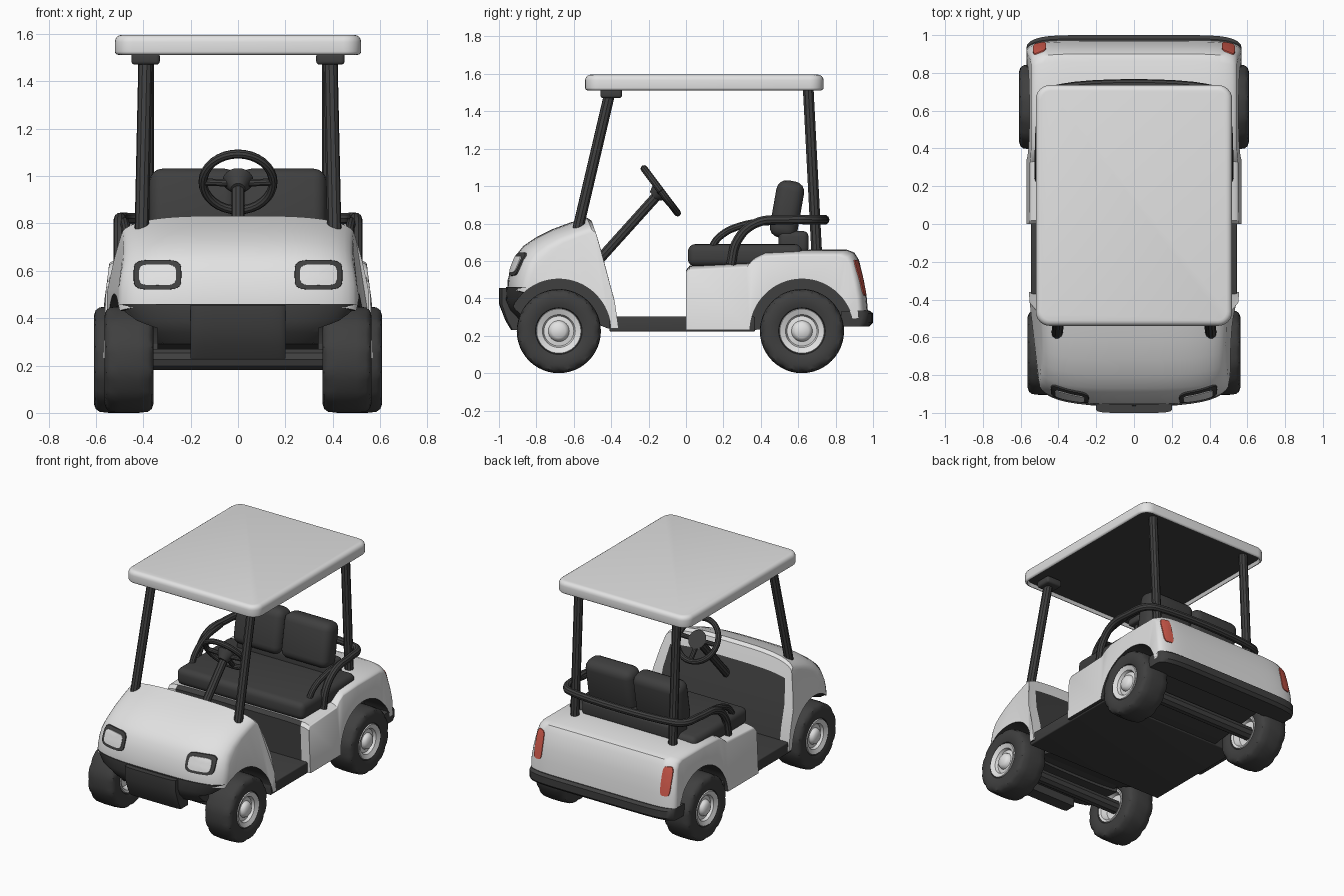
import bpy, bmesh, math
from mathutils import Vector, Matrix

if "Cube" in bpy.data.objects:
    bpy.data.objects.remove(bpy.data.objects["Cube"])

def material(name, col):
    m = bpy.data.materials.new(name)
    m.diffuse_color = (*col, 1)
    m.use_nodes = True
    m.node_tree.nodes["Principled BSDF"].inputs["Base Color"].default_value = m.diffuse_color
    return m

WHITE = material("body_white", (0.76, 0.76, 0.76))
DARK = material("dark_grey", (0.05, 0.05, 0.05))
RED = material("tail_red", (0.62, 0.10, 0.07))
WHEELS = {"front": (0.46, -0.68, 0.225), "rear": (0.505, 0.62, 0.225)}
T, R = Matrix.Translation, Matrix.Rotation

def activate(ob):
    bpy.ops.object.select_all(action='DESELECT')
    ob.select_set(True)
    bpy.context.view_layer.objects.active = ob

def smooth(ob):
    activate(ob)
    bpy.ops.object.shade_smooth_by_angle(angle=math.radians(35))

def make(name, bm, *mats):
    bmesh.ops.recalc_face_normals(bm, faces=bm.faces)
    me = bpy.data.meshes.new(name)
    bm.to_mesh(me)
    bm.free()
    ob = bpy.data.objects.new(name, me)
    bpy.context.collection.objects.link(ob)
    for m in mats:
        me.materials.append(m)
    smooth(ob)
    return ob

def bridge(bm, rings, closed=False):
    n = len(rings[0])
    for a, b in list(zip(rings, rings[1:])) + ([(rings[-1], rings[0])] if closed else []):
        for i in range(n):
            j = (i + 1) % n
            bm.faces.new((a[i], a[j], b[j], b[i]))

def shell(name, prof, half_w, yref, k, drop, power, mats, steps=24):
    """Side profile (y, z) lofted across x, rounded off towards both sides."""
    bm, rings = bmesh.new(), []
    z0, z1 = min(p[1] for p in prof), max(p[1] for p in prof)
    for i in range(steps + 1):
        t = math.sin((2 * i / steps - 1) * math.pi / 2)
        g = 1 - math.sqrt(max(0, 1 - abs(t) ** power))
        rings.append([bm.verts.new((t * half_w(y, z), y + (yref - y) * k * g,
                                    z - drop * g * (z - z0) / (z1 - z0))) for y, z in prof])
    bridge(bm, rings)
    bmesh.ops.triangulate(bm, faces=[bm.faces.new(rings[0]), bm.faces.new(rings[-1])])
    return make(name, bm, *mats)

def rbox(name, c, size, bevel, mat, rx=0):
    bm = bmesh.new()
    bmesh.ops.create_cube(bm, size=1)
    bmesh.ops.scale(bm, vec=size, verts=bm.verts)
    if bevel:
        bmesh.ops.bevel(bm, geom=bm.edges[:], offset=bevel, segments=4, profile=0.5, affect='EDGES')
    bm.transform(T(c) @ R(math.radians(rx), 4, 'X'))
    return make(name, bm, mat)

def tube(name, pts, r, mat, curved=False):
    cu = bpy.data.curves.new(name, 'CURVE')
    cu.dimensions = '3D'
    cu.bevel_depth, cu.bevel_resolution, cu.use_fill_caps = r, 3, True
    sp = cu.splines.new('BEZIER')
    sp.bezier_points.add(len(pts) - 1)
    for b, p in zip(sp.bezier_points, pts):
        b.co = p
        b.handle_left_type = b.handle_right_type = 'AUTO' if curved else 'VECTOR'
    sp.resolution_u = 8 if curved else 1
    ob = bpy.data.objects.new(name, cu)
    bpy.context.collection.objects.link(ob)
    activate(ob)
    bpy.ops.object.convert(target='MESH')
    ob = bpy.context.view_layer.objects.active
    ob.data.materials.clear()
    ob.data.materials.append(mat)
    smooth(ob)

def lathe(name, prof, c, side, mat, seg=48, notch=()):
    """Profile (radius, offset along x) spun around the x axis, with notched tread."""
    bm, rings = bmesh.new(), []
    for i in range(seg):
        a = 2 * math.pi * i / seg
        radii = [(r - 0.008 * (n in notch and i % 4 == 0), x) for n, (r, x) in enumerate(prof)]
        rings.append([bm.verts.new((c[0] + side * x, c[1] + r * math.cos(a), c[2] + r * math.sin(a)))
                      for r, x in radii])
    bridge(bm, rings, closed=True)
    bmesh.ops.remove_doubles(bm, verts=bm.verts, dist=1e-5)
    make(name, bm, mat)

def cut_arches(ob, which, rule):
    """Cut both wheel arches; dark liners, undersides and wherever the rule says."""
    x, y, z = WHEELS[which]
    for s in (-1, 1):
        bm = bmesh.new()
        bmesh.ops.create_cone(bm, cap_ends=True, segments=64, radius1=0.278, radius2=0.278, depth=0.5)
        bm.transform(T((s * (x + 0.13), y, z)) @ R(math.pi / 2, 4, 'Y'))
        cutter = make("arch_cutter", bm)
        cutter.hide_render = True
        activate(ob)
        mod = ob.modifiers.new("arch", 'BOOLEAN')
        mod.operation, mod.solver, mod.object = 'DIFFERENCE', 'EXACT', cutter
        bpy.ops.object.modifier_apply(modifier=mod.name)
        bpy.data.objects.remove(cutter)
    for f in ob.data.polygons:
        c, n = f.center, f.normal
        liner = math.hypot(c.y - y, c.z - z) < 0.285 and (abs(n.x) < 0.5 or abs(c.x) < x - 0.08)
        f.material_index = int(liner or n.z < -0.6 or rule(c, n))
    smooth(ob)

def patch(name, target, cx, cz, a, b, direction, lift, mat):
    """Rounded plate laid on the surface of a body."""
    bm, rings = bmesh.new(), []
    for k, h in ((0.02, lift), (0.35, lift), (0.7, lift), (1, lift), (1.02, -0.01)):
        ring = []
        for i in range(32):
            t = 2 * math.pi * i / 32
            u, v = (math.copysign(abs(f(t)) ** 0.45, f(t)) * k for f in (math.cos, math.sin))
            p = Vector((cx + a * u, -2 * direction, cz + b * v))
            loc = target.ray_cast(p, Vector((0, direction, 0)))[1]
            ring.append(bm.verts.new(loc - Vector((0, direction * h, 0))))
        rings.append(ring)
    bridge(bm, rings)
    bm.faces.new(rings[0])
    make(name, bm, mat)

def clamp(v):
    return max(0, min(1, v))

# Front cowl
cowl = shell("front_cowl",
             [(-0.36, 0.24), (-0.385, 0.40), (-0.43, 0.56), (-0.475, 0.72), (-0.505, 0.815), (-0.53, 0.832),
              (-0.62, 0.805), (-0.72, 0.768), (-0.80, 0.728), (-0.87, 0.68), (-0.91, 0.63), (-0.933, 0.57),
              (-0.953, 0.50), (-0.955, 0.455), (-0.42, 0.24)],
             lambda y, z: 0.505 + 0.05 * clamp((y + 0.9) / 0.5) - 0.05 * clamp((z - 0.6) / 0.23),
             -0.36, 0.19, 0.08, 3.5, (WHITE, DARK))
cut_arches(cowl, "front", lambda c, n: n.y > 0.5 and c.z < 0.72 and abs(c.x) < 0.47)
# Rear body
rear = shell("rear_body",
             [(0.0, 0.23), (0.0, 0.55), (0.02, 0.575), (0.34, 0.592), (0.375, 0.625), (0.43, 0.652), (0.6, 0.66),
              (0.86, 0.66), (0.90, 0.645), (0.925, 0.605), (0.95, 0.50), (0.965, 0.42), (0.975, 0.30),
              (0.85, 0.29), (0.36, 0.23)],
             lambda y, z: 0.57 - 0.025 * clamp((z - 0.45) / 0.2), 0.0, 0.055, 0.035, 8, (WHITE, DARK), 32)
cut_arches(rear, "rear", lambda c, n: n.y < -0.7 and abs(c.x) < 0.5)
# Bumpers
bumper = shell("front_bumper",
               [(-0.962, 0.46), (-0.965, 0.39), (-0.945, 0.34), (-0.90, 0.29), (-0.60, 0.27), (-0.60, 0.46)],
               lambda y, z: 0.37 + 0.135 * clamp((z - 0.28) / 0.16), -0.36, 0.20, 0.0, 3.5, (DARK,))
cut_arches(bumper, "front", lambda c, n: False)
shell("front_bumper_centre",
      [(-1.0, 0.455), (-1.0, 0.37), (-0.965, 0.28), (-0.935, 0.23), (-0.85, 0.23), (-0.85, 0.455)],
      lambda y, z: 0.2, -0.85, 0.1, 0.0, 6, (DARK,), 12)
shell("rear_bumper",
      [(0.83, 0.25), (0.83, 0.33), (0.98, 0.335), (1.0, 0.32), (1.0, 0.27), (0.98, 0.25)],
      lambda y, z: 0.57, 0.83, 0.4, 0.0, 8, (DARK,))
# Floor and chassis
rbox("floor", (0, -0.02, 0.262), (1.09, 0.78, 0.08), 0.008, DARK)
for y in (-0.64, 0.46):
    rbox("chassis", (0, y, 0.34), (0.64, 0.46 if y < 0 else 0.84, 0.1), 0, DARK)
# Lights
bpy.context.view_layer.update()
for s in (-1, 1):
    patch("headlight_frame", cowl, s * 0.34, 0.583, 0.1, 0.062, 1, 0.008, DARK)
    patch("headlight_lens", cowl, s * 0.34, 0.583, 0.078, 0.044, 1, 0.012, WHITE)
    patch("tail_light", rear, s * 0.5, 0.51, 0.034, 0.095, -1, 0.006, RED)
# Wheels and axles
TIRE = [(0.115, 0.08), (0.125, 0.095), (0.15, 0.104), (0.185, 0.104), (0.210, 0.096), (0.222, 0.08), (0.225, 0.04),
        (0.225, -0.04), (0.222, -0.08), (0.210, -0.096), (0.185, -0.104), (0.15, -0.104), (0.125, -0.095),
        (0.115, -0.08)]
RIM = [(0, 0.104), (0.035, 0.1), (0.05, 0.088), (0.056, 0.07), (0.08, 0.066), (0.088, 0.085), (0.118, 0.098),
       (0.122, 0.085), (0.122, -0.085), (0.116, -0.096), (0.1, -0.09), (0.085, -0.05), (0, -0.05)]
for which, (x, y, z) in WHEELS.items():
    for s in (-1, 1):
        lathe(which + "_tire", TIRE, (s * x, y, z), s, DARK, notch=(4, 5, 8, 9))
        lathe(which + "_rim", RIM, (s * x, y, z), s, WHITE)
    tube(which + "_axle", [(-x + 0.03, y, z), (x - 0.03, y, z)], 0.047, DARK)
# Seats
rbox("seat_cushion", (0, 0.315, 0.63), (1.0, 0.61, 0.12), 0.04, DARK)
rbox("seat_back_mount", (0, 0.575, 0.70), (0.74, 0.16, 0.12), 0.03, DARK)
for s in (-1, 1):
    rbox("seat_back", (s * 0.188, 0.54, 0.875), (0.372, 0.15, 0.31), 0.055, DARK, -10)
# Arm rails
arm = [(0.5, 0.24, 0.58), (0.5, 0.275, 0.71), (0.5, 0.37, 0.80), (0.49, 0.55, 0.82), (0.46, 0.68, 0.82),
       (0.39, 0.715, 0.82)]
tube("arm_rail", arm + [(-x, y, z) for x, y, z in reversed(arm)], 0.026, DARK, True)
for s in (-1, 1):
    tube("inner_arm_rail", [(s * 0.46, 0.13, 0.66), (s * 0.465, 0.18, 0.73), (s * 0.475, 0.30, 0.79),
                            (s * 0.485, 0.5, 0.815)], 0.02, DARK, True)
# Roof posts
for s in (-1, 1):
    tube("front_post", [(s * 0.407, -0.583, 0.75), (s * 0.39, -0.40, 1.53)], 0.03, DARK)
    tube("rear_post", [(s * 0.385, 0.70, 0.62), (s * 0.385, 0.652, 1.55)], 0.03, DARK)
    rbox("post_cap", (s * 0.39, -0.40, 1.495), (0.12, 0.115, 0.05), 0.015, DARK)
# Roof with dark recessed underside
bm = bmesh.new()
bmesh.ops.create_cube(bm, size=1)
bmesh.ops.scale(bm, vec=(1.04, 1.275, 0.084), verts=bm.verts)
upright = [e for e in bm.edges if abs(e.verts[0].co.z - e.verts[1].co.z) > 0.05]
bmesh.ops.bevel(bm, geom=upright, offset=0.075, segments=6, profile=0.5, affect='EDGES')
for sign, size in ((1, 0.03), (-1, 0.014)):
    rim = [e for e in bm.edges if all(sign * v.co.z > 0.041 for v in e.verts)]
    bmesh.ops.bevel(bm, geom=rim, offset=size, segments=4, profile=0.5, affect='EDGES')
under = min(bm.faces, key=lambda f: f.calc_center_median().z)
bmesh.ops.inset_region(bm, faces=[under], thickness=0.012)
under.material_index = 1
bmesh.ops.translate(bm, vec=(0, 0, 0.02), verts=under.verts)
bm.transform(T((0, 0.098, 1.554)))
make("roof", bm, WHITE, DARK)
# Steering column and wheel
tube("steering_column", [(0, -0.47, 0.60), (0, -0.15, 0.955)], 0.028, DARK)
tilt = T((0, -0.135, 0.975)) @ R(math.radians(-53), 4, 'X')
on_rim = lambda a: tilt @ Vector((0.148 * math.cos(a), 0.148 * math.sin(a), 0))
tube("steering_wheel", [on_rim(2 * math.pi * i / 32) for i in range(33)], 0.019, DARK)
bm = bmesh.new()
bmesh.ops.create_cone(bm, cap_ends=True, segments=24, radius1=0.03, radius2=0.065, depth=0.06,
                      matrix=tilt @ T((0, 0, -0.02)))
make("steering_hub", bm, DARK)
for deg in (0, 180, 270):
    tube("steering_spoke", [tilt @ Vector((0, 0, -0.01)), on_rim(math.radians(deg if deg < 270 else 90) )], 0.016, DARK)
